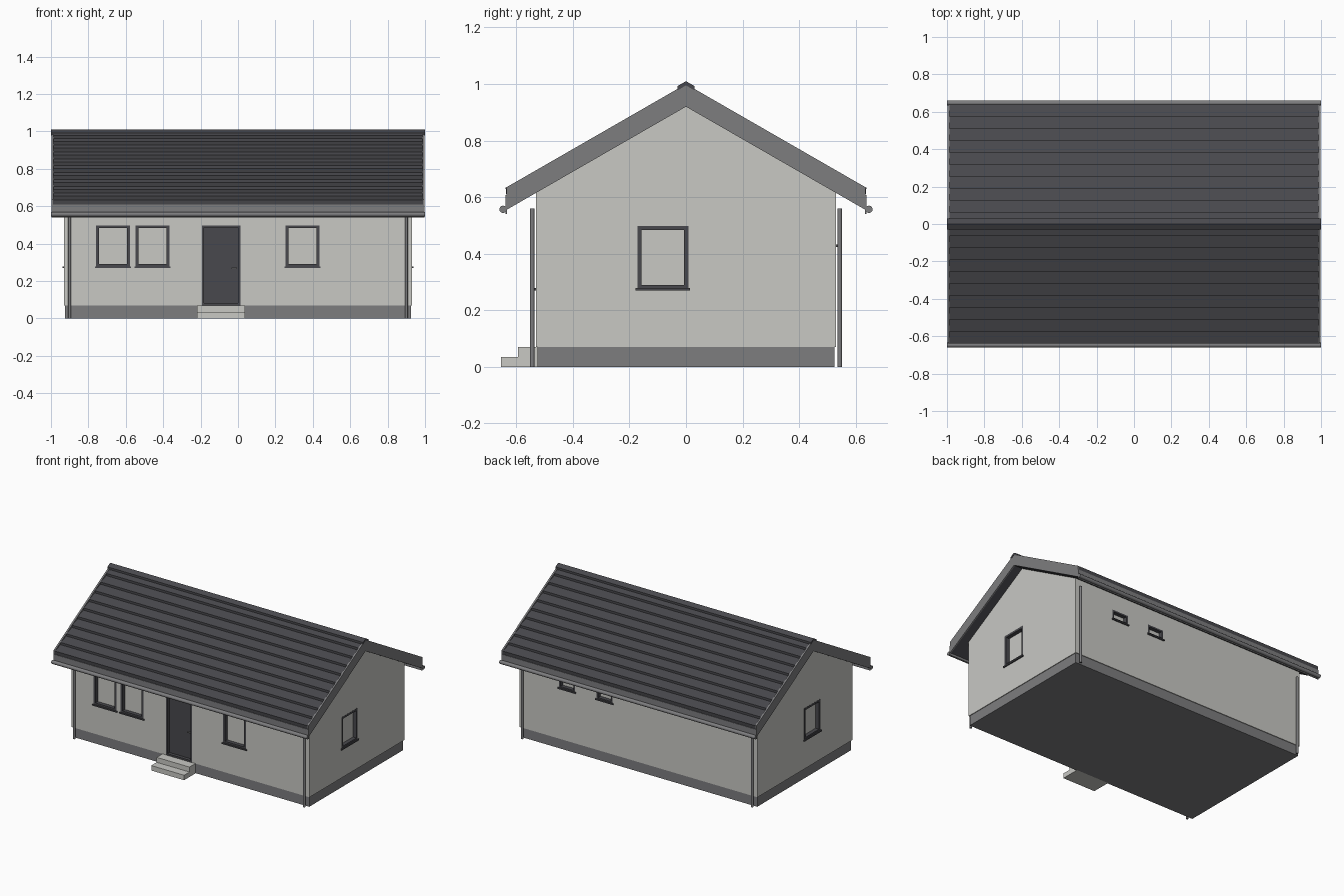
import bpy, bmesh
from mathutils import Matrix, Vector

cube = bpy.data.objects.get("Cube")
if cube:
    bpy.data.objects.remove(cube, do_unlink=True)


def material(name, rgb):
    m = bpy.data.materials.new(name)
    m.use_nodes = True
    color = (*rgb, 1.0)
    m.diffuse_color = color
    m.node_tree.nodes["Principled BSDF"].inputs["Base Color"].default_value = color
    return m


PLASTER = material("pale plaster", (0.58, 0.58, 0.55))
GREY = material("mid grey", (0.205, 0.205, 0.212))
CHARCOAL = material("charcoal", (0.066, 0.066, 0.074))


def finish(name, bm, mat):
    bmesh.ops.recalc_face_normals(bm, faces=bm.faces)
    mesh = bpy.data.meshes.new(name)
    bm.to_mesh(mesh)
    bm.free()
    mesh.materials.append(mat)
    obj = bpy.data.objects.new(name, mesh)
    bpy.context.collection.objects.link(obj)
    return obj


def boxes(name, spans, mat):
    """One object from boxes given as (x, y, z) pairs of limits."""
    bm = bmesh.new()
    for span in spans:
        mid = Vector([(a + b) / 2 for a, b in span])
        size = Vector([abs(b - a) for a, b in span])
        bmesh.ops.create_cube(bm, size=1, matrix=Matrix.Translation(mid) @ Matrix.Diagonal(size).to_4x4())
    return finish(name, bm, mat)


def prism(name, profile, x0, x1, mat):
    """Extrude a closed (y, z) profile along x."""
    bm = bmesh.new()
    face = bm.faces.new([bm.verts.new((x0, y, z)) for y, z in profile])
    new = bmesh.ops.extrude_face_region(bm, geom=[face])["geom"]
    bmesh.ops.translate(bm, vec=(x1 - x0, 0, 0), verts=[v for v in new if isinstance(v, bmesh.types.BMVert)])
    return finish(name, bm, mat)


def rod(name, centre, radius, length, axis, mat):
    bm = bmesh.new()
    turn = Matrix.Rotation(1.5707963, 4, "Y") if axis == "X" else Matrix()
    bmesh.ops.create_cone(bm, cap_ends=True, segments=16, radius1=radius, radius2=radius, depth=length,
                          matrix=Matrix.Translation(centre) @ turn)
    for f in bm.faces:
        f.smooth = len(f.verts) == 4
    return finish(name, bm, mat)


HX, HY = 0.93, 0.53            # wall half sizes
EAVE, APEX, SLOPE = 0.635, 0.92, 0.575
BASE = 0.07
DEPTH = 0.03                   # depth of door and window recesses


def roof_z(y, lift=0.0):
    return APEX + lift - SLOPE * abs(y)


def mirrored(side):
    """Close a right-hand half profile by mirroring it across y = 0."""
    return side + [(-y, z) for y, z in reversed(side) if y > 0]


def on_wall(side, u, d, z):
    """Box limits from position along a wall, distance outward and height."""
    if side in ("front", "back"):
        s = -1 if side == "front" else 1
        return (u, (s * (HY + d[0]), s * (HY + d[1])), z)
    s = 1 if side == "left" else -1
    return ((s * (HX + d[0]), s * (HX + d[1])), u, z)


# Plinth and walls
boxes("plinth", [((-0.925, 0.925), (-0.525, 0.525), (0, BASE + 0.01))], GREY)
walls = prism("walls", [(-HY, BASE), (HY, BASE), (HY, roof_z(HY)), (0, APEX), (-HY, roof_z(HY))], -HX, HX, PLASTER)

# Openings: name, wall, centre, width, bottom, top
windows = [
    ("front_window_a", "front", -0.668, 0.18, 0.275, 0.498),
    ("front_window_b", "front", -0.457, 0.18, 0.275, 0.498),
    ("front_window_c", "front", 0.345, 0.18, 0.275, 0.498),
    ("left_window", "left", -0.082, 0.18, 0.275, 0.498),
    ("right_window", "right", -0.082, 0.18, 0.275, 0.498),
    ("back_window_a", "back", 0.56, 0.125, 0.43, 0.498),
    ("back_window_b", "back", 0.265, 0.125, 0.43, 0.498),
]
door = ("door", "front", -0.09, 0.205, BASE, 0.498)

# Cut the recesses into the walls
cuts = [on_wall(s, (c - w / 2, c + w / 2), (-DEPTH, 0.05), (z0, z1)) for _, s, c, w, z0, z1 in windows + [door]]
cutter = boxes("opening_cutter", cuts, PLASTER)
cutter.hide_render = True
mod = walls.modifiers.new("openings", "BOOLEAN")
mod.operation = "DIFFERENCE"
mod.solver = "EXACT"
mod.object = cutter
cut_mesh = bpy.data.meshes.new_from_object(walls.evaluated_get(bpy.context.evaluated_depsgraph_get()))
walls.modifiers.clear()
walls.data = cut_mesh
bpy.data.objects.remove(cutter, do_unlink=True)


def frame(name, side, c, w, z0, z1, t):
    a, b = c - w / 2, c + w / 2
    d = (-DEPTH, 0.001)
    boxes(name, [on_wall(side, (a, a + t), d, (z0, z1)), on_wall(side, (b - t, b), d, (z0, z1)),
                 on_wall(side, (a + t, b - t), d, (z1 - t, z1)),
                 on_wall(side, (a + t, b - t), d, (z0, z0 + t))], CHARCOAL)


# Windows with frame, pane and sill
for name, side, c, w, z0, z1 in windows:
    frame(name + "_frame", side, c, w, z0, z1, 0.015 if w > 0.15 else 0.012)
    boxes(name + "_pane", [on_wall(side, (c - w / 2, c + w / 2), (-DEPTH, -DEPTH + 0.004), (z0, z1))], PLASTER)
    boxes(name + "_sill", [on_wall(side, (c - w / 2 - 0.007, c + w / 2 + 0.007), (-0.02, 0.008),
                                   (z0 - 0.006, z0 + 0.003))], CHARCOAL)

# Door with frame and handle
name, side, c, w, z0, z1 = door
frame("door_frame", side, c, w, z0, z1, 0.012)
boxes("door_leaf", [on_wall(side, (c - w / 2, c + w / 2), (-DEPTH, -DEPTH + 0.008), (z0, z1))], CHARCOAL)
boxes("door_handle", [on_wall(side, (c + 0.055, c + 0.085), (-0.015, -0.01), (0.265, 0.273)),
                      on_wall(side, (c + 0.077, c + 0.085), (-0.025, -0.01), (0.265, 0.273))], GREY)

# Entrance steps
boxes("steps", [((-0.22, 0.037), (-0.655, -0.52), (0, 0.035)),
                ((-0.22, 0.037), (-0.595, -0.52), (0.035, BASE))], PLASTER)

# Roof with overlapping tile courses
COURSES = 10
half = [(0, APEX), (EAVE, roof_z(EAVE)), (EAVE, roof_z(EAVE, 0.05))]
for i in range(COURSES):
    low, high = (0.638 * (1 - k / COURSES) for k in (i, i + 1))
    half.append((low, roof_z(low, 0.08)))
    half.append((high, roof_z(high, 0.064)))
prism("tiled_roof", mirrored(half), -0.99, 0.99, CHARCOAL)

# Ridge cap
cap = [(0, roof_z(0, 0.075)), (0.03, roof_z(0.03, 0.075)), (0.03, roof_z(0.03, 0.09)), (0, roof_z(0, 0.09))]
prism("ridge_cap", cap + [(-y, z) for y, z in reversed(cap[1:3])], -1.0, 1.0, CHARCOAL)

# Barge boards on both gables
barge = [(0, APEX), (EAVE, roof_z(EAVE)), (EAVE, roof_z(EAVE, 0.08)), (0, roof_z(0, 0.08))]
for label, s in (("left", 1), ("right", -1)):
    prism(label + "_barge_board", barge + [(-y, z) for y, z in reversed(barge[1:3])], s * 0.986, s * 0.998, GREY)

# Fascias, gutters and downpipes
for label, s in (("front", -1), ("back", 1)):
    boxes(label + "_fascia", [((-0.998, 0.998), (s * 0.633, s * 0.638), (0.54, 0.608))], GREY)
    rod(label + "_gutter", (0, s * 0.647, 0.557), 0.013, 2.0, "X", GREY)
    for end, x in (("left", 0.9), ("right", -0.9)):
        rod(f"{label}_{end}_downpipe", (x, s * 0.544, 0.28), 0.008, 0.56, "Z", GREY)
